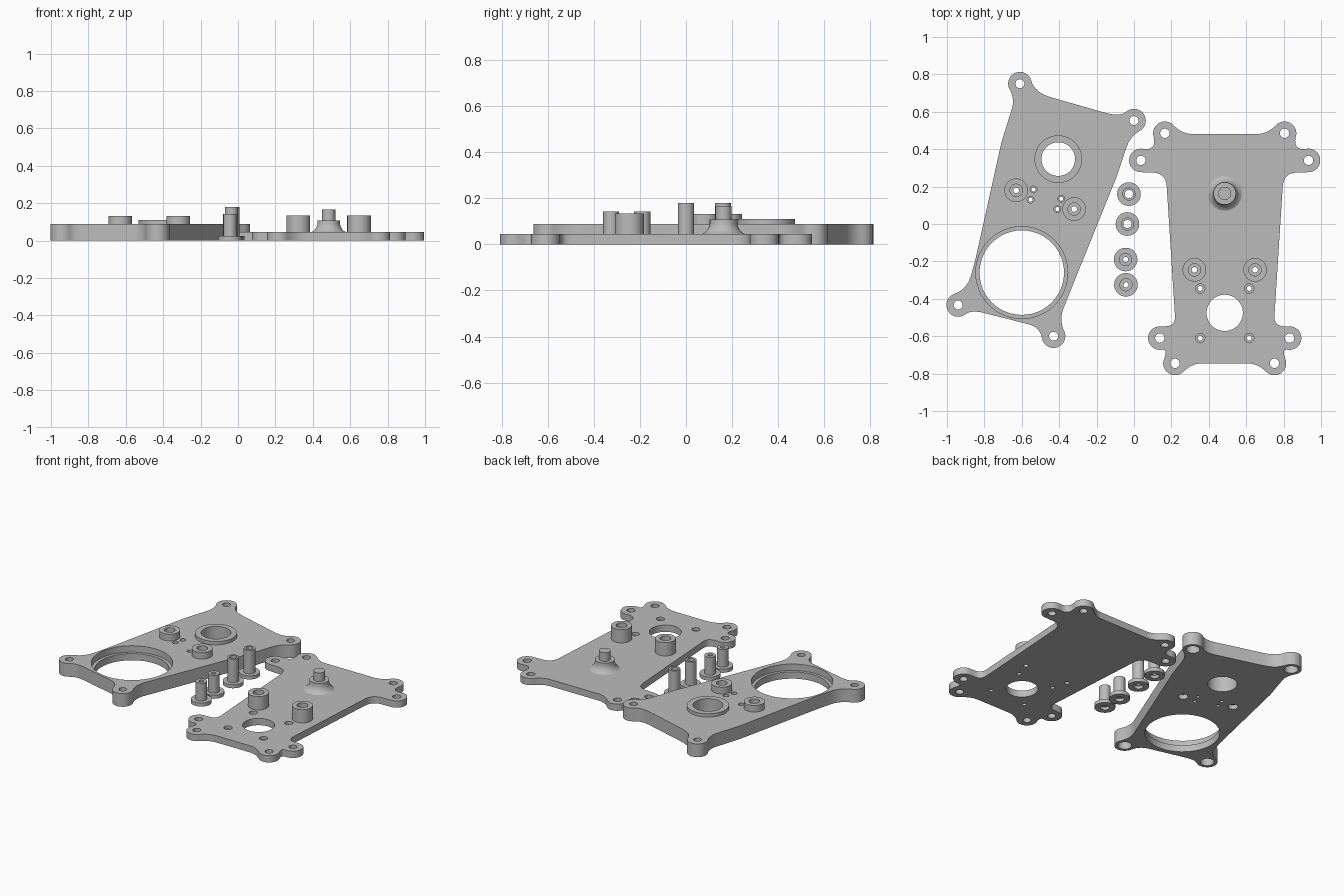
import bpy, bmesh
from math import radians, cos, sin, tau

if "Cube" in bpy.data.objects:
    bpy.data.objects.remove(bpy.data.objects["Cube"])

LUG = 0.063          # radius of the rounded screw lugs
LEFT_H, RIGHT_H = 0.088, 0.045

grey = bpy.data.materials.new("machined_grey")
grey.diffuse_color = (0.5, 0.5, 0.5, 1)
grey.use_nodes = True
grey.node_tree.nodes["Principled BSDF"].inputs["Base Color"].default_value = grey.diffuse_color


def make(name, bm):
    bmesh.ops.recalc_face_normals(bm, faces=bm.faces)
    me = bpy.data.meshes.new(name)
    bm.to_mesh(me)
    bm.free()
    me.materials.append(grey)
    ob = bpy.data.objects.new(name, me)
    bpy.context.collection.objects.link(ob)
    return ob


def smooth(ob):
    bpy.ops.object.select_all(action='DESELECT')
    ob.select_set(True)
    bpy.context.view_layer.objects.active = ob
    bpy.ops.object.shade_smooth_by_angle(angle=radians(30))


def add_lathe(bm, profile, x, y, steps=48):
    """Revolve a closed (radius, z) profile about a vertical axis at x, y."""
    n = len(profile)
    rings = []
    for k in range(steps):
        a = tau * k / steps
        rings.append([bm.verts.new((x + r * cos(a), y + r * sin(a), z)) for r, z in profile])
    for k in range(steps):
        p, q = rings[k], rings[(k + 1) % steps]
        for i in range(n):
            j = (i + 1) % n
            if profile[i][0] or profile[j][0]:
                bm.faces.new((p[i], p[j], q[j], q[i]))
    bmesh.ops.remove_doubles(bm, verts=bm.verts, dist=1e-5)


def lathe(name, profile, x, y):
    bm = bmesh.new()
    add_lathe(bm, profile, x, y)
    ob = make(name, bm)
    smooth(ob)
    return ob


def lug(cx, cy, a0, a1, n=16):
    """Clockwise arc round a lug, from angle a0 down to a1."""
    angs = [radians(a0 + (a1 - a0) * i / n) for i in range(n + 1)]
    return [(cx + LUG * cos(a), cy + LUG * sin(a)) for a in angs]


def bend(p, c, q, n=8):
    """Curved fillet from p to q with corner c."""
    out = []
    for i in range(n + 1):
        t = i / n
        out.append(tuple((1 - t) ** 2 * p[k] + 2 * t * (1 - t) * c[k] + t * t * q[k] for k in (0, 1)))
    return out


def join_path(parts):
    """Chain lugs and fillets; a fillet given with None starts or ends on the nearby lug."""
    pts = []
    for i, part in enumerate(parts):
        if part[0] == 'lug':
            pts += lug(*part[1:])
        elif part[0] == 'bend':
            p, c, q = part[1:]
            p = p or lug(*parts[i - 1][1:])[-1]
            q = q or lug(*parts[i + 1][1:])[0]
            pts += bend(p, c, q)
        else:
            pts.append(part[1])
    clean = []
    for p in pts:
        if not clean or abs(p[0] - clean[-1][0]) + abs(p[1] - clean[-1][1]) > 1e-4:
            clean.append(p)
    return clean


def plate(name, outline, h, holes):
    bm = bmesh.new()
    face = bm.faces.new([bm.verts.new((x, y, 0)) for x, y in outline])
    ext = bmesh.ops.extrude_face_region(bm, geom=[face], use_keep_orig=True)
    for v in ext['geom']:
        if isinstance(v, bmesh.types.BMVert):
            v.co.z = h
    ob = make(name, bm)
    # all holes as one cutter
    cb = bmesh.new()
    for x, y, prof in holes:
        add_lathe(cb, prof, x, y)
    cutter = make(name + "_cutter", cb)
    cutter.hide_render = True
    mod = ob.modifiers.new("holes", 'BOOLEAN')
    mod.object, mod.operation, mod.solver = cutter, 'DIFFERENCE', 'EXACT'
    bpy.context.view_layer.objects.active = ob
    bpy.ops.object.modifier_apply(modifier=mod.name)
    bpy.data.objects.remove(cutter)
    smooth(ob)
    return ob


def hole(r):
    return [(0, -0.1), (r, -0.1), (r, 0.3), (0, 0.3)]


def stepped(r_low, z, r_high):
    return [(0, -0.1), (r_low, -0.1), (r_low, z), (r_high, z), (r_high, 0.3), (0, 0.3)]


def tube(r_in, r_out, z0, z1):
    return [(r_in, z0), (r_out, z0), (r_out, z1), (r_in, z1)]


# ---- thick left plate
left_lugs = [(-0.61, 0.75), (0.0, 0.553), (-0.94, -0.433), (-0.43, -0.60)]
left_outline = join_path([
    ('bend', (-0.655, 0.61), (-0.635, 0.667), None),
    ('lug', -0.61, 0.75, 210, 15),
    ('bend', None, (-0.533, 0.703), (-0.44, 0.676)),
    ('bend', (-0.158, 0.596), (-0.078, 0.572), None),
    ('lug', 0.0, 0.553, 133, -60),
    ('bend', None, (-0.02, 0.468), (-0.04, 0.41)),
    ('point', (-0.094, 0.249)), ('point', (-0.142, 0.131)),
    ('bend', (-0.375, -0.445), (-0.402, -0.512), None),
    ('lug', -0.43, -0.60, 25, -170),
    ('bend', None, (-0.503, -0.553), (-0.56, -0.537)),
    ('bend', (-0.80, -0.476), (-0.869, -0.458), None),
    ('lug', -0.94, -0.433, -52, -250),
    ('bend', None, (-0.888, -0.347), (-0.87, -0.27)),
    ('point', (-0.848, -0.19)), ('point', (-0.709, 0.436)),
])
left_bosses = [(-0.63, 0.18), (-0.32, 0.08)]
left_pins = [(-0.537, 0.185), (-0.553, 0.13), (-0.39, 0.135), (-0.41, 0.08)]
boss_bore = [(0, -0.1), (0.03, -0.1), (0.03, 0.03), (0.015, 0.03), (0.015, 0.07),
             (0.033, 0.07), (0.033, 0.3), (0, 0.3)]
holes = [(x, y, stepped(0.042, 0.05, 0.024)) for x, y in left_lugs]
holes += [(x, y, boss_bore) for x, y in left_bosses]
holes += [(x, y, stepped(0.011, 0.065, 0.018)) for x, y in left_pins]
holes += [(-0.60, -0.26, stepped(0.226, 0.045, 0.246)), (-0.405, 0.347, hole(0.09))]
plate("left_plate", left_outline, LEFT_H, holes)
lathe("bearing_collar", tube(0.09, 0.127, LEFT_H, 0.11), -0.405, 0.347)
for x, y in left_bosses:
    lathe("left_boss", tube(0.033, LUG, LEFT_H, 0.132), x, y)

# ---- thin right plate, symmetric about its own centre line
CX = 0.485
half = join_path([
    ('bend', (0.18, 0.482), (0.228, 0.482), None),
    ('lug', 0.32, 0.485, 135, -20),
    ('bend', None, (0.365, 0.392), None),
    ('lug', 0.448, 0.34, 100, -90),
    ('bend', (0.39, 0.275), (0.315, 0.275), (0.31, 0.2)),
    ('bend', (0.266, -0.49), (0.262, -0.547), (0.32, -0.547)),
    ('lug', 0.347, -0.61, 90, -100),
    ('bend', None, (0.302, -0.667), None),
    ('lug', 0.266, -0.745, 20, -135),
    ('bend', None, (0.176, -0.745), (0.12, -0.745)),
])
right_outline = [(CX + x, y) for x, y in half] + [(CX - x, y) for x, y in reversed(half)]
holes = [(CX, -0.475, hole(0.097))]
for s in (-1, 1):
    for dx, y in ((0.32, 0.485), (0.448, 0.34), (0.347, -0.61), (0.266, -0.745)):
        holes.append((CX + s * dx, y, hole(0.025)))
    for y in (-0.345, -0.61):
        holes.append((CX + s * 0.131, y, stepped(0.013, 0.025, 0.025)))
    holes.append((CX + s * 0.162, -0.245, stepped(0.015, 0.035, 0.033)))
    lathe("right_boss", tube(0.033, LUG, RIGHT_H, 0.134), CX + s * 0.162, -0.245)
plate("right_plate", right_outline, RIGHT_H, holes)

# flared post
lathe("flared_post", [(0, RIGHT_H), (0.092, RIGHT_H), (0.08, 0.052), (0.07, 0.063), (0.063, 0.077),
                      (0.06, 0.09), (0.06, 0.108), (0.035, 0.108), (0.035, 0.166), (0, 0.166)],
      CX, 0.163)

# ---- loose flanged spacers
for x, y, top, r in ((-0.027, 0.16, 0.18, 0.022), (-0.035, 0.0, 0.18, 0.022),
                     (-0.045, -0.19, 0.142, 0.014), (-0.043, -0.325, 0.142, 0.014)):
    lathe("flanged_spacer", [(0.028, 0), (LUG, 0), (LUG, 0.024), (0.035, 0.024), (0.035, top),
                             (r, top), (r, 0.02), (0.028, 0.02)], x, y)
